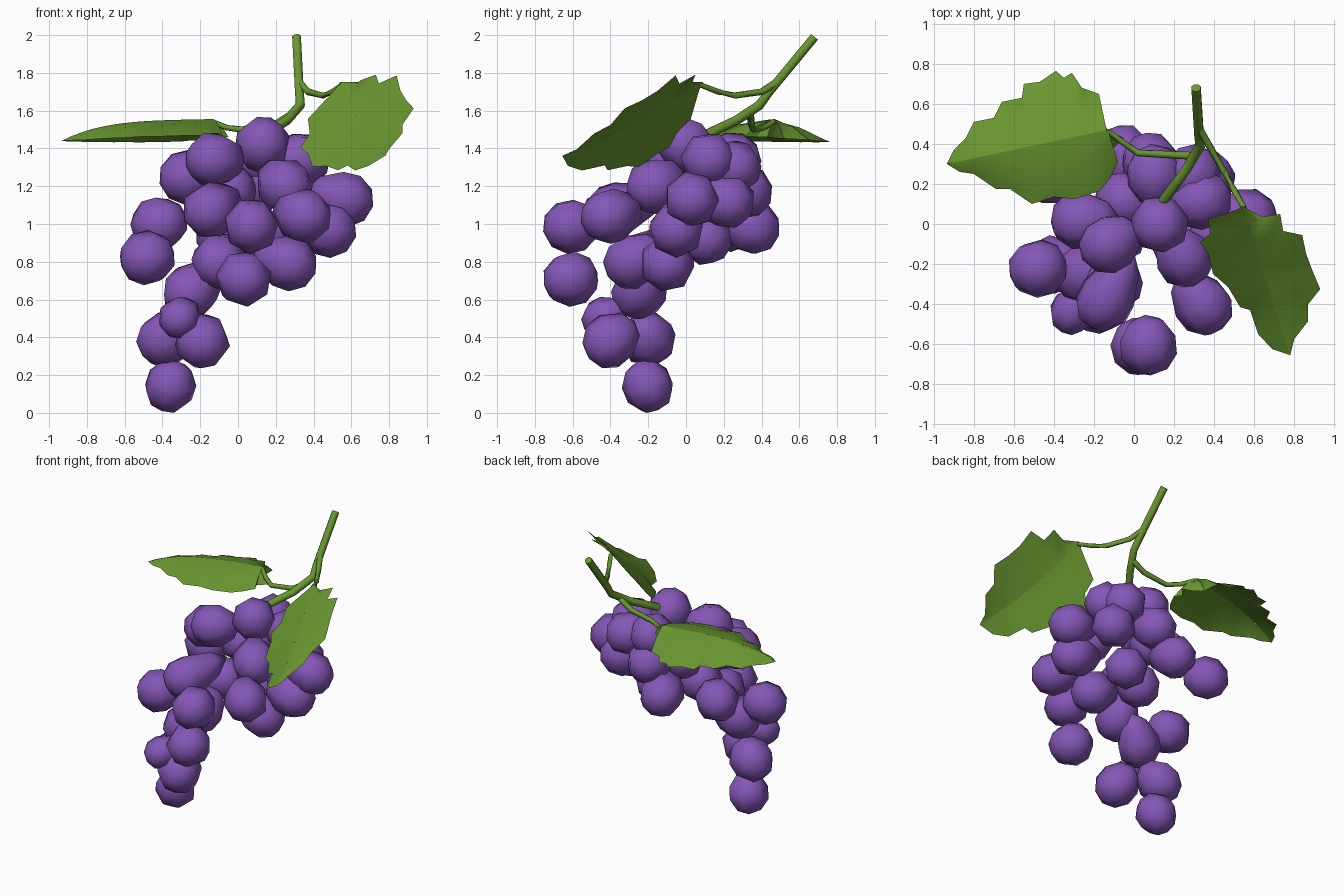
import bpy, bmesh, math, random
from mathutils import Vector, Matrix

if "Cube" in bpy.data.objects:
    bpy.data.objects.remove(bpy.data.objects["Cube"])

random.seed(4)


def material(name, rgb):
    m = bpy.data.materials.new(name)
    m.diffuse_color = (*rgb, 1)
    m.use_nodes = True
    m.node_tree.nodes["Principled BSDF"].inputs["Base Color"].default_value = m.diffuse_color
    return m


PURPLE = material("grape purple", (0.235, 0.095, 0.47))
GREEN = material("leaf green", (0.142, 0.31, 0.03))


def finish(name, bm, mat, angle):
    me = bpy.data.meshes.new(name)
    bm.to_mesh(me)
    bm.free()
    me.materials.append(mat)
    ob = bpy.data.objects.new(name, me)
    bpy.context.collection.objects.link(ob)
    bpy.ops.object.select_all(action='DESELECT')
    ob.select_set(True)
    bpy.context.view_layer.objects.active = ob
    bpy.ops.object.shade_smooth_by_angle(angle=math.radians(angle))
    return ob


# Grapes: centre and inner neck length, from the tip of the bunch upwards
GRAPES = [
    (-.36, -.20, .14, .15), (-.19, -.40, .38, .17), (-.39, -.20, .39, .17),
    (-.31, -.44, .50, .15), (-.25, -.25, .64, .24), (-.48, -.22, .82, .15),
    (-.42, .24, 1.00, .16), (-.10, -.29, .80, .20), (.03, -.61, .71, .15),
    (.07, -.61, .99, .16), (.27, -.10, .79, .20), (-.15, -.39, 1.07, .32),
    (.35, -.41, 1.04, .22), (.57, .03, 1.13, .22), (.48, -.05, .97, .22),
    (.25, -.17, 1.20, .20), (-.13, -.10, 1.34, .18), (-.27, .02, 1.25, .20),
    (.13, .0, 1.42, .15), (.34, .12, 1.34, .18), (.10, .25, 1.34, .17),
    (.29, .25, 1.30, .17), (.08, .31, 1.17, .2), (-.05, .35, .98, .2),
    (.36, .22, 1.12, .2), (.15, .10, .93, .16), (-.05, .12, 1.17, .15),
    (-.08, -.05, .95, .15),
]
SMALL = {0: .14, 3: .115}  # radii that differ from the usual
# Hidden axis of the bunch, which the grapes taper towards
AXIS_TOP, AXIS_LOW = Vector((.12, .05, 1.35)), Vector((-.28, -.30, .38))


def axis_point(c):
    t = (c.z + .12 - AXIS_LOW.z) / (AXIS_TOP.z - AXIS_LOW.z)
    return AXIS_LOW.lerp(AXIS_TOP, min(max(t, 0), 1))


for i, (x, y, z, neck) in enumerate(GRAPES):
    c = Vector((x, y, z))
    r = SMALL.get(i, .15)
    bm = bmesh.new()
    bmesh.ops.create_uvsphere(bm, u_segments=7, v_segments=5, radius=r)
    for v in bm.verts:  # draw the inner end out into a neck
        if v.co.z > .95 * r:
            v.co.z = max(neck, r)
        elif v.co.z > .7 * r:
            v.co.z += max(neck - r, 0) * .55
    turn = (axis_point(c) - c).to_track_quat('Z', 'Y').to_matrix().to_4x4()
    spin = Matrix.Rotation(random.uniform(0, 6.28), 4, 'Z')
    bmesh.ops.transform(bm, matrix=Matrix.Translation(c) @ turn @ spin, verts=bm.verts)
    if i == 0:  # lowest grape touches the ground
        low = min(v.co.z for v in bm.verts)
        bmesh.ops.translate(bm, vec=(0, 0, -low), verts=bm.verts)
    finish(f"grape_{i + 1}", bm, PURPLE, 60)


# Stalks: tapered tubes along a path
def stalk(name, pts, r0, r1, sides=8):
    pts = [Vector(p) for p in pts]
    bm = bmesh.new()
    rings = []
    for i, p in enumerate(pts):
        d = (pts[min(i + 1, len(pts) - 1)] - pts[max(i - 1, 0)]).normalized()
        u = d.cross(Vector((.3, -.9, .1))).normalized()
        w = d.cross(u)
        r = r0 + (r1 - r0) * i / (len(pts) - 1)
        rings.append([bm.verts.new(p + r * (u * math.cos(a) + w * math.sin(a)))
                      for a in (2 * math.pi * k / sides for k in range(sides))])
    for a, b in zip(rings, rings[1:]):
        for k in range(sides):
            j = (k + 1) % sides
            bm.faces.new((a[k], a[j], b[j], b[k]))
    bm.faces.new(rings[0])
    bm.faces.new(rings[-1])
    bmesh.ops.recalc_face_normals(bm, faces=bm.faces)
    return finish(name, bm, GREEN, 50)


stalk("main_stem", [(.31, .68, 1.99), (.325, .44, 1.70), (.33, .39, 1.63),
                    (.26, .27, 1.55), (.15, .12, 1.48), (.13, .05, 1.35)], .025, .026)
stalk("left_leaf_stalk", [(.30, .34, 1.59), (.20, .345, 1.53), (.02, .355, 1.50),
                          (-.06, .41, 1.51), (-.13, .465, 1.54)], .02, .014)
stalk("right_leaf_stalk", [(.325, .48, 1.75), (.37, .40, 1.70), (.45, .26, 1.68),
                           (.50, .17, 1.70), (.55, .08, 1.735)], .02, .014)


# Leaves: jagged outline joined to a rounded, raised midrib
def leaf(name, outline, base, tip, height, ridge):
    base, tip = Vector(base), Vector(tip)
    axis = tip - base
    bm = bmesh.new()
    rows = []
    for p in outline:
        p = Vector(p)
        t = min(max((p - base).dot(axis) / axis.length_squared, 0), 1)
        m = base + axis * t
        row = []
        for s in (0, .5, 1):
            q = p.lerp(m, s)
            z = height(*q) + ridge(t) * (1 - (1 - s) ** 1.6)
            row.append(bm.verts.new((*q, z)))
        rows.append(row)
    for a, b in zip(rows, rows[1:] + rows[:1]):
        for k in range(2):
            bm.faces.new((a[k], b[k], b[k + 1], a[k + 1]))
    bmesh.ops.remove_doubles(bm, verts=bm.verts, dist=.004)
    for f in bm.faces:
        f.normal_update()
        if f.normal.z < 0:
            f.normal_flip()
    return finish(name, bm, GREEN, 60)


leaf("left_leaf",
     [(-.13, .47), (-.17, .52), (-.175, .65), (-.26, .68), (-.31, .755), (-.35, .73),
      (-.39, .765), (-.47, .71), (-.55, .70), (-.56, .63), (-.66, .61), (-.70, .53),
      (-.80, .51), (-.84, .43), (-.90, .37), (-.935, .30), (-.87, .26), (-.80, .25),
      (-.69, .175), (-.62, .175), (-.51, .10), (-.40, .135), (-.30, .125), (-.17, .165),
      (-.12, .23), (-.08, .31), (-.11, .37), (-.05, .43)],
     (-.13, .47), (-.935, .30),
     lambda x, y: 1.45 - .05 * (y - .1) + .03 * (x + .93),
     lambda t: .1 * (1 - t ** 4))

leaf("right_leaf",
     [(.54, .09), (.64, .035), (.73, .05), (.745, -.035), (.84, -.055), (.86, -.15),
      (.89, -.23), (.93, -.325), (.87, -.40), (.87, -.485), (.80, -.575), (.78, -.655),
      (.69, -.625), (.62, -.55), (.58, -.43), (.53, -.415), (.47, -.315),
      (.395, -.25), (.37, -.15), (.33, -.09), (.38, -.05), (.37, .025), (.45, .025)],
     (.54, .09), (.78, -.655),
     lambda x, y: min(1.79, 1.225 + .68 * x + .62 * y + .7 * (y + .37) ** 2 - .045),
     lambda t: .22 * t * (1 - t))
